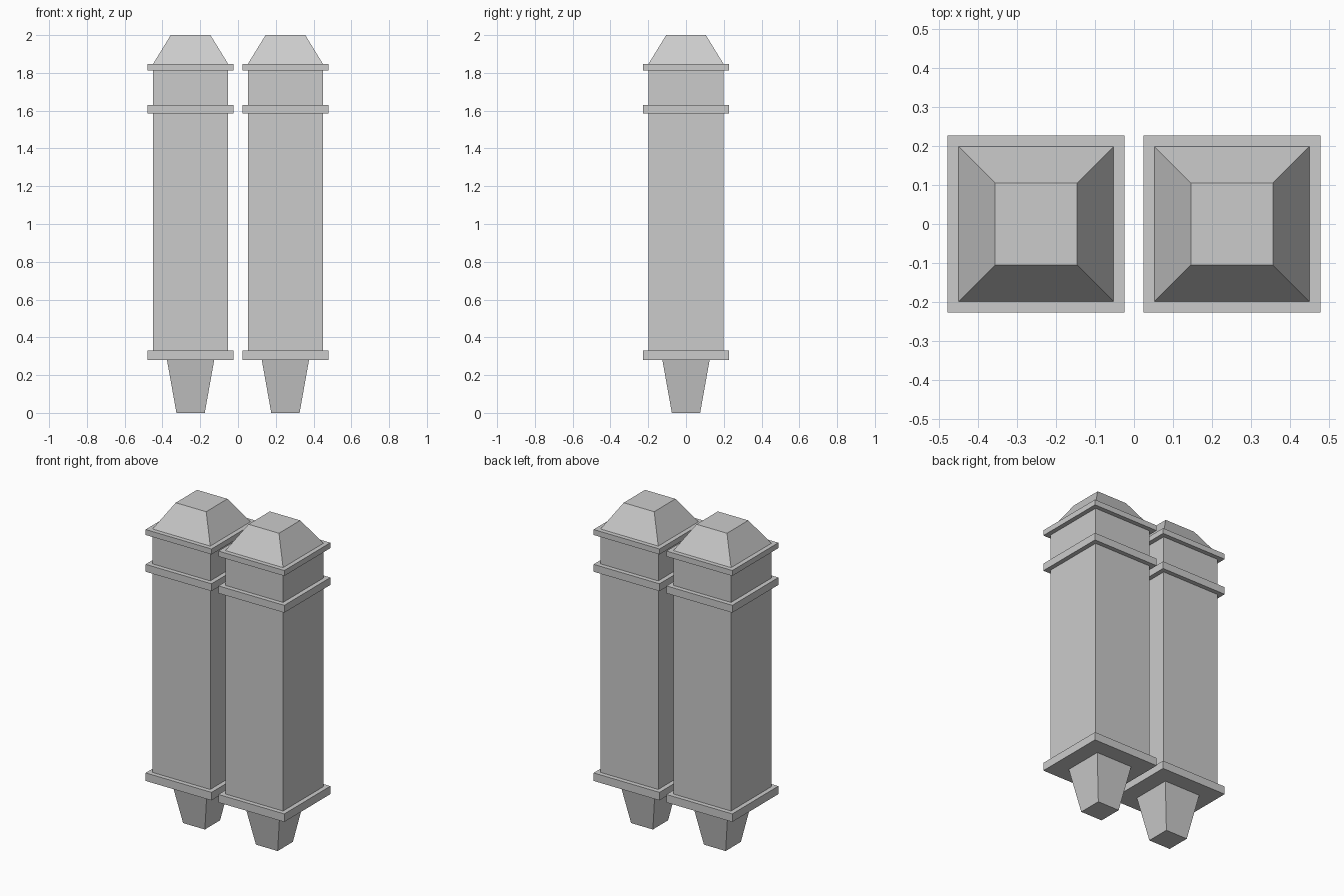
import bpy, bmesh

if "Cube" in bpy.data.objects:
    bpy.data.objects.remove(bpy.data.objects["Cube"])


def frustum(name, cx, z0, z1, half0, half1):
    """Square block from z0 to z1 with given half widths at bottom and top."""
    bm = bmesh.new()
    bmesh.ops.create_cube(bm, size=2)
    for v in bm.verts:
        top = v.co.z > 0
        h = half1 if top else half0
        v.co = (cx + v.co.x * h, v.co.y * h, z1 if top else z0)
    mesh = bpy.data.meshes.new(name)
    bm.to_mesh(mesh)
    bm.free()
    bpy.context.collection.objects.link(bpy.data.objects.new(name, mesh))


# name, bottom z, top z, bottom half width, top half width
PARTS = [
    ("tapered_foot", 0.0, 0.28, 0.075, 0.125),
    ("lower_band", 0.28, 0.33, 0.227, 0.227),
    ("shaft", 0.33, 1.584, 0.199, 0.199),
    ("middle_band", 1.584, 1.63, 0.227, 0.227),
    ("neck", 1.63, 1.813, 0.199, 0.199),
    ("upper_band", 1.813, 1.847, 0.227, 0.227),
    ("sloped_cap", 1.847, 2.0, 0.199, 0.105),
]

# Two identical pillars side by side
for side, cx in (("left", -0.251), ("right", 0.251)):
    for name, z0, z1, h0, h1 in PARTS:
        frustum(f"{side}_{name}", cx, z0, z1, h0, h1)
